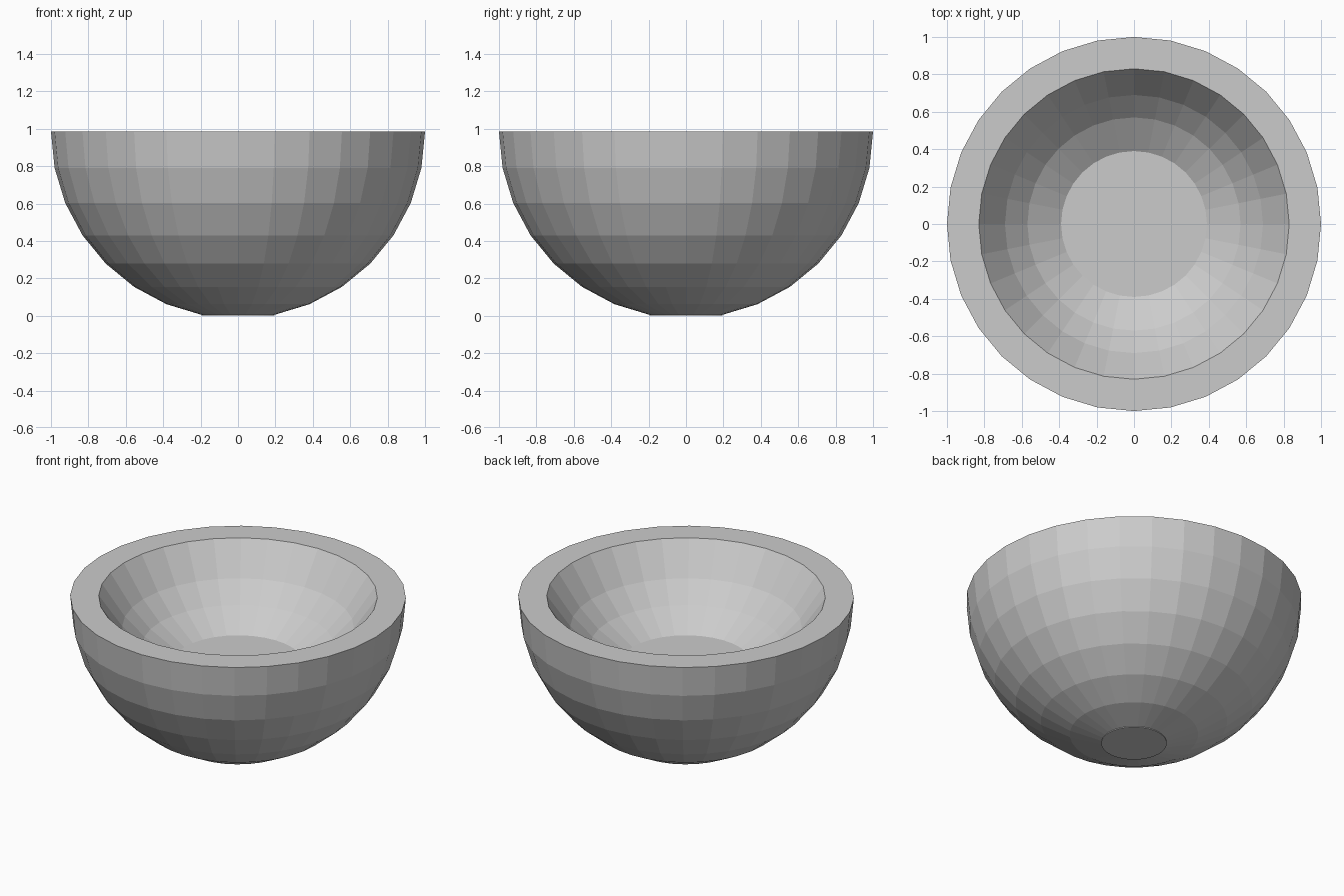
import bpy, bmesh, math

if "Cube" in bpy.data.objects:
    bpy.data.objects.remove(bpy.data.objects["Cube"])

SEGMENTS = 32
STEP = math.pi / 16
FOOT = 0.005


def lathe(name, profile):
    """Revolve an open (radius, z) profile and cap both ends."""
    bm = bmesh.new()
    rings = []
    for r, z in profile:
        rings.append([bm.verts.new((r * math.cos(2 * math.pi * i / SEGMENTS),
                                    r * math.sin(2 * math.pi * i / SEGMENTS), z))
                      for i in range(SEGMENTS)])
    for low, high in zip(rings, rings[1:]):
        for i in range(SEGMENTS):
            j = (i + 1) % SEGMENTS
            bm.faces.new((low[i], low[j], high[j], high[i]))
    bm.faces.new(rings[0][::-1])
    bm.faces.new(rings[-1])
    bmesh.ops.recalc_face_normals(bm, faces=bm.faces)
    mesh = bpy.data.meshes.new(name)
    bm.to_mesh(mesh)
    bm.free()
    obj = bpy.data.objects.new(name, mesh)
    bpy.context.collection.objects.link(obj)
    return obj


# Outer wall: lower half of a faceted sphere with its tip cut flat
outer = [(math.sin(k * STEP), math.cos(STEP) - math.cos(k * STEP) + FOOT)
         for k in range(1, 9)]
# Thin foot down to the ground
foot = [(math.sin(STEP), 0.0)]
# Flat rim, then the shallow hollow down to its round floor
inner = [(0.83, outer[-1][1]), (0.69, 0.785), (0.57, 0.665), (0.39, 0.55)]

lathe("bowl", foot + outer + inner)
